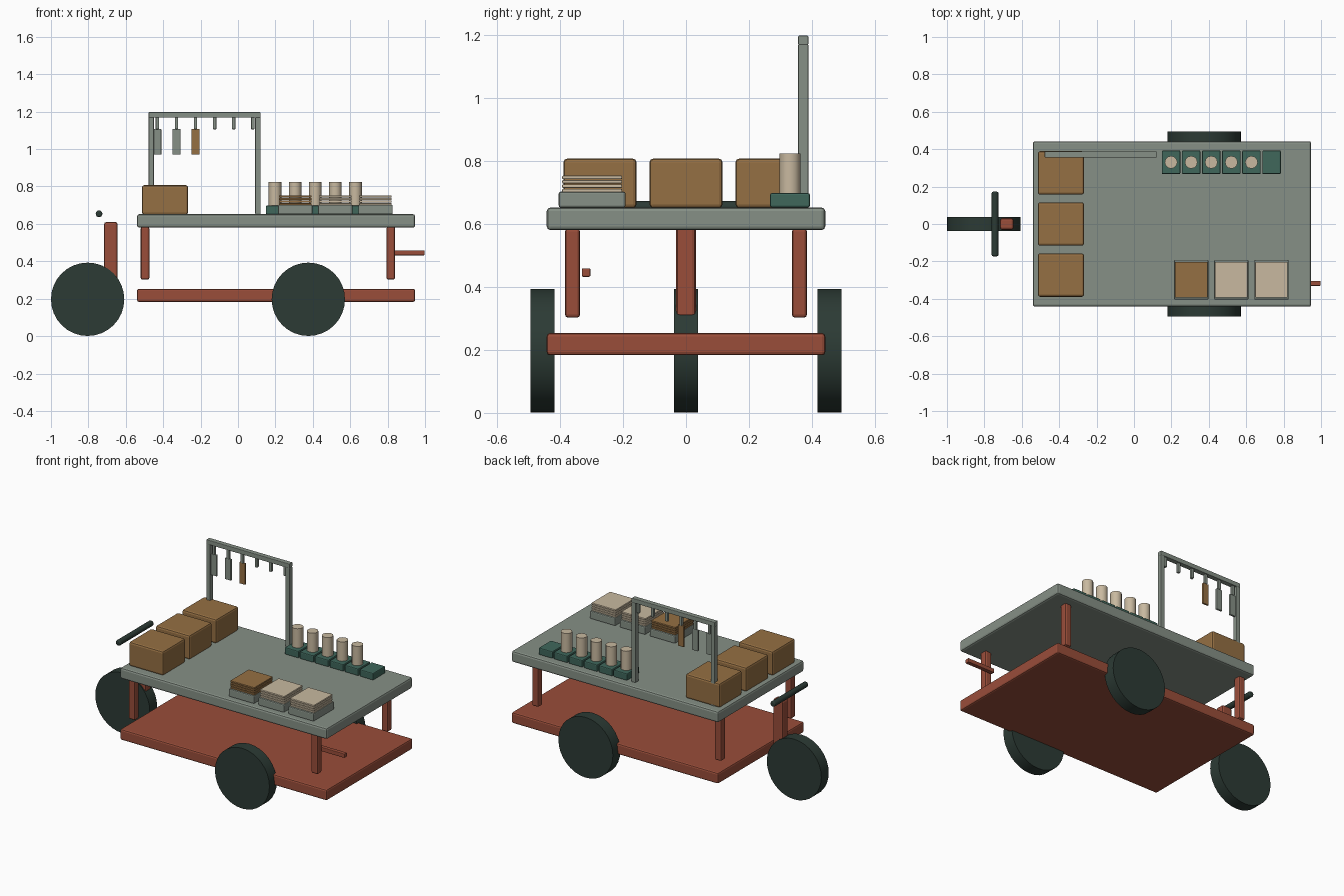
import bpy
import math

cube = bpy.data.objects.get("Cube")
if cube:
    bpy.data.objects.remove(cube, do_unlink=True)


def material(name, rgb):
    mat = bpy.data.materials.new(name)
    mat.use_nodes = True
    mat.diffuse_color = (*rgb, 1)
    mat.node_tree.nodes["Principled BSDF"].inputs["Base Color"].default_value = (*rgb, 1)
    return mat


GREY = material("grey metal", (0.24, 0.28, 0.24))
RED = material("red paint", (0.32, 0.075, 0.042))
WOOD = material("brown wood", (0.30, 0.16, 0.056))
GREEN = material("green tray", (0.05, 0.135, 0.105))
CREAM = material("cream", (0.58, 0.485, 0.35))
RUBBER = material("dark rubber", (0.025, 0.043, 0.035))


def finish(obj, name, mat, bevel, smooth=False):
    obj.name = name
    obj.data.materials.append(mat)
    bpy.ops.object.transform_apply(location=False, rotation=True, scale=True)
    if bevel:
        mod = obj.modifiers.new("rounded edges", "BEVEL")
        mod.width = bevel
        mod.segments = 2
    if smooth:
        bpy.ops.object.shade_smooth_by_angle(angle=math.radians(35))
    return obj


def box(name, mat, x, y, z, bevel=0.0):
    """Box from its (min, max) range on each axis."""
    bpy.ops.mesh.primitive_cube_add(size=1, location=[sum(r) / 2 for r in (x, y, z)])
    obj = bpy.context.object
    obj.scale = [r[1] - r[0] for r in (x, y, z)]
    return finish(obj, name, mat, bevel)


def around(c, size):
    return (c - size / 2, c + size / 2)


def cylinder(name, mat, loc, radius, depth, sides, axis="Z", bevel=0.0):
    rot = (math.pi / 2, 0, 0) if axis == "Y" else (0, 0, 0)
    bpy.ops.mesh.primitive_cylinder_add(vertices=sides, radius=radius, depth=depth,
                                        location=loc, rotation=rot)
    return finish(bpy.context.object, name, mat, bevel, smooth=True)


TOP = 0.652

# Table top and lower deck
box("table_top", GREY, (-0.54, 0.947), (-0.442, 0.442), (0.58, TOP), 0.012)
box("lower_deck", RED, (-0.54, 0.947), (-0.442, 0.442), (0.183, 0.253), 0.01)

# Table legs
for x, end in ((-0.497, "front"), (0.817, "rear")):
    for y, side in ((-0.36, "right"), (0.36, "left")):
        box(f"{end}_{side}_leg", RED, around(x, 0.046), around(y, 0.048), (0.302, 0.585), 0.01)

# Side peg
box("peg", RED, (0.80, 0.997), around(-0.317, 0.027), (0.432, 0.459), 0.004)

# Wheels
for name, x, y in (("steering_wheel_tyre", -0.804, 0), ("right_wheel", 0.376, -0.456),
                   ("left_wheel", 0.376, 0.456)):
    cylinder(name, RUBBER, (x, y, 0.197), 0.196, 0.076, 32, "Y")

# Steering post and handlebar
box("steering_post", RED, around(-0.68, 0.072), around(0, 0.062), (0.302, 0.61), 0.012)
cylinder("handlebar", RUBBER, (-0.743, 0, 0.654), 0.018, 0.345, 16, "Y", 0.007)

# Hanging rack
RACK_Y = 0.372
for x, side in ((-0.464, "front"), (0.106, "rear")):
    box(f"rack_{side}_post", GREY, around(x, 0.028), around(RACK_Y, 0.032), (TOP, 1.17), 0.003)
box("rack_bar", GREY, (-0.478, 0.12), around(RACK_Y, 0.032), (1.168, 1.197), 0.003)

# Hooks, the first three holding utensils
blades = (GREY, GREY, WOOD)
for i in range(6):
    x = -0.431 + i * 0.102
    box(f"hook_{i + 1}", GREY, around(x, 0.018), around(RACK_Y, 0.018), (1.106, 1.17), 0.003)
    if i < len(blades):
        box(f"utensil_{i + 1}", blades[i], around(x, 0.043), around(RACK_Y, 0.014),
            (0.97, 1.108), 0.004)

# Wooden crates
for i in range(3):
    box(f"crate_{i + 1}", WOOD, (-0.514, -0.267), around((i - 1) * 0.273, 0.232),
        (TOP - 0.002, 0.807), 0.012)

# Green trays, five of them with a cup
for i in range(6):
    x = 0.198 + i * 0.1075
    box(f"green_tray_{i + 1}", GREEN, around(x, 0.099), around(0.33, 0.126),
        (TOP, 0.698), 0.006)
    if i < 5:
        cylinder(f"cup_{i + 1}", CREAM, (x, 0.33, 0.757), 0.034, 0.132, 12)

# Grey trays with stacked slabs
for i, mat in enumerate((WOOD, CREAM, CREAM)):
    x = 0.306 + i * 0.2145
    box(f"grey_tray_{i + 1}", GREY, around(x, 0.184), around(-0.298, 0.212),
        (TOP, 0.702), 0.006)
    for j in range(4):
        z = 0.7 + j * 0.014
        box(f"slab_{i + 1}_{j + 1}", mat, around(x, 0.174), around(-0.298, 0.19),
            (z, z + 0.011), 0.003)
